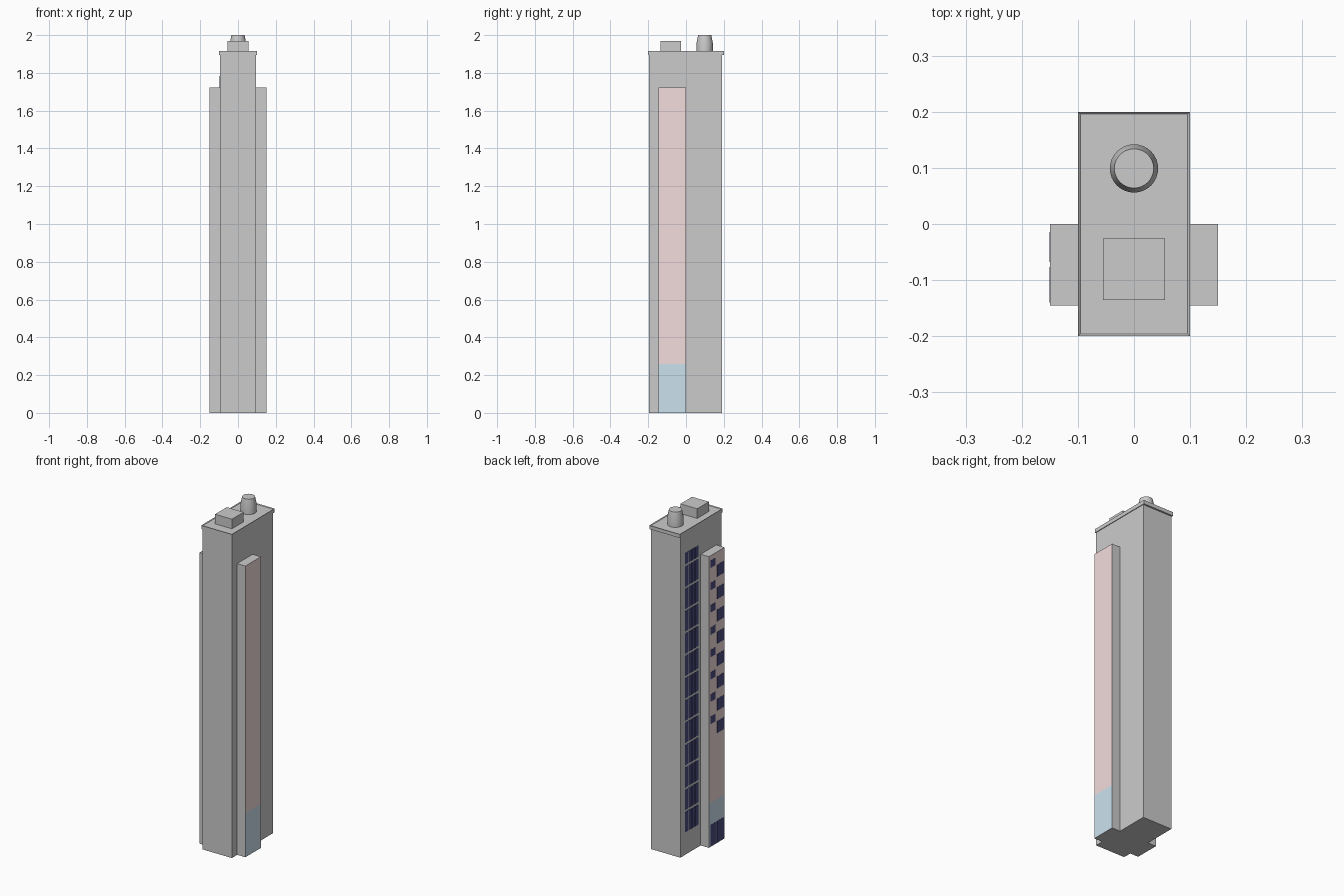
import bpy, bmesh, math

if "Cube" in bpy.data.objects:
    bpy.data.objects.remove(bpy.data.objects["Cube"])


def material(name, rgb):
    m = bpy.data.materials.new(name)
    m.diffuse_color = (*rgb, 1)
    m.use_nodes = True
    m.node_tree.nodes["Principled BSDF"].inputs["Base Color"].default_value = m.diffuse_color
    return m


DARK = material("dark_grey", (0.67, 0.67, 0.67))
PINK = material("pink", (0.90, 0.72, 0.725))
BLUE = material("blue", (0.60, 0.76, 0.85))
NAVY = material("window_navy", (0.07, 0.07, 0.22))


def finish(name, bm, mats=()):
    me = bpy.data.meshes.new(name)
    bmesh.ops.recalc_face_normals(bm, faces=bm.faces)
    bm.to_mesh(me)
    bm.free()
    for m in mats:
        me.materials.append(m)
    ob = bpy.data.objects.new(name, me)
    bpy.context.collection.objects.link(ob)
    return ob


def add_box(bm, x, y, z):
    vs = bmesh.ops.create_cube(bm, size=1)["verts"]
    for v in vs:
        for i, (a, b) in enumerate((x, y, z)):
            v.co[i] = (a + b) / 2 + v.co[i] * (b - a)


def box(name, x, y, z, mat=None):
    bm = bmesh.new()
    add_box(bm, x, y, z)
    return finish(name, bm, [mat] if mat else [])


# Tower shaft: dark front half, light rear half
box("tower_front", (-0.096, 0.096), (-0.195, 0), (0, 1.90), DARK)
box("tower_rear", (-0.096, 0.096), (0, 0.19), (0, 1.90))

# Roof slab with a thin raised rim and dark sunken floor
bm = bmesh.new()
add_box(bm, (-0.10, 0.10), (-0.20, 0.20), (1.895, 1.917))
bm.normal_update()
top = max(bm.faces, key=lambda f: f.calc_center_median().z)
bmesh.ops.inset_region(bm, faces=[top], thickness=0.006)
floor = max(bm.faces, key=lambda f: (f.calc_center_median().z, f.calc_area()))
for v in floor.verts:
    v.co.z -= 0.004
floor.material_index = 1
finish("roof_slab", bm, [material("light_grey", (0.8, 0.8, 0.8)), DARK])

# Rooftop plant room
box("plant_room", (-0.055, 0.055), (-0.135, -0.026), (1.91, 1.97))

# Rooftop water tank: straight drum with a tapered top
bm = bmesh.new()
rings = [[bm.verts.new((r * math.cos(math.tau * i / 32),
                        0.099 + r * math.sin(math.tau * i / 32), z))
          for i in range(32)]
         for r, z in ((0.043, 1.91), (0.043, 1.96), (0.035, 2.0))]
for lo, hi in zip(rings, rings[1:]):
    for i in range(32):
        j = (i + 1) % 32
        bm.faces.new((lo[i], lo[j], hi[j], hi[i]))
bm.faces.new(rings[0])
bm.faces.new(rings[-1])
tank = finish("water_tank", bm)
bpy.context.view_layer.objects.active = tank
tank.select_set(True)
bpy.ops.object.shade_smooth_by_angle(angle=math.radians(20))
tank.select_set(False)

# Side wings: grey, with the outer face painted blue below and pink above
for side, s in (("left", -1), ("right", 1)):
    xs = tuple(sorted((s * 0.09, s * 0.15)))
    bm = bmesh.new()
    add_box(bm, xs, (-0.145, 0), (0, 1.722))
    bmesh.ops.bisect_plane(bm, geom=bm.verts[:] + bm.edges[:] + bm.faces[:],
                           plane_co=(0, 0, 0.26), plane_no=(0, 0, 1))
    for f in bm.faces:
        c = f.calc_center_median()
        if abs(c.x) > 0.149:
            f.material_index = 1 if c.z > 0.26 else 2
    finish(side + "_wing", bm,
           [bpy.data.materials["light_grey"], PINK, BLUE])


# Flat window panes on the left side
def panes(name, x, rects):
    bm = bmesh.new()
    for y0, y1, z0, z1 in rects:
        add_box(bm, (x - 0.001, x + 0.002), (y0, y1), (z0, z1))
    finish(name, bm, [NAVY])


STOREY = 0.132

# Tower windows: four strips per storey, with a half-height top row
rects = []
for row in range(13):
    z = 0.133 + row * STOREY
    for col in range(4):
        y = 0.024 + col * 0.0317
        rects.append((y, y + 0.028, z, z + (0.119 if row < 12 else 0.066)))
panes("tower_windows", -0.096, rects)

# Wing windows: a small upper and a large lower pane per storey
rects = []
for row in range(8):
    z = 0.65 + row * STOREY
    rects += [(-0.14, -0.077, z, z + 0.07), (-0.062, -0.014, z + 0.076, z + 0.119)]
panes("wing_windows", -0.15, rects)

# Ground-floor glazing of the left wing
panes("entrance_glass", -0.15,
      [(-0.14, -0.077, 0.004, 0.13), (-0.068, -0.014, 0.004, 0.13)])
